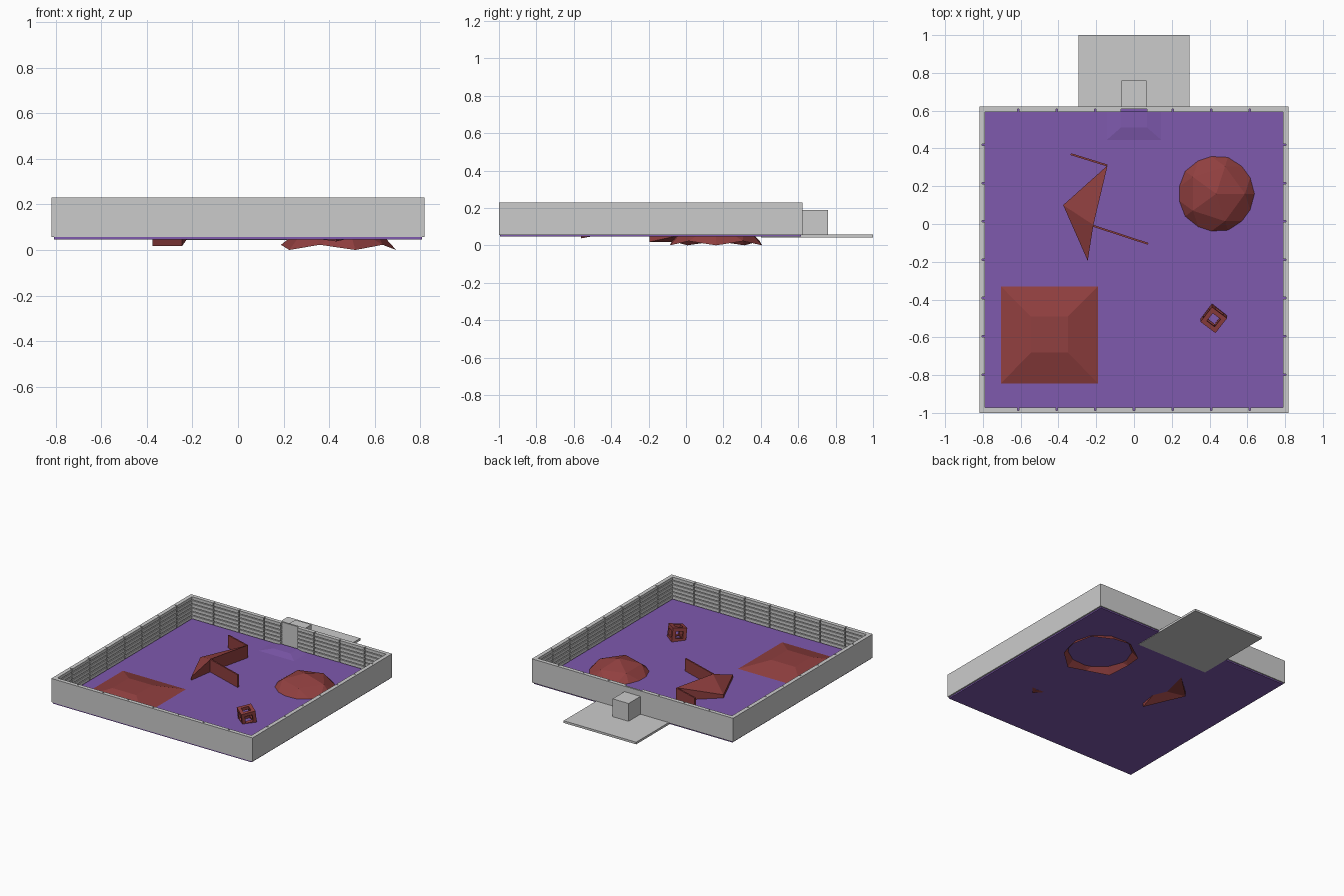
import bpy, bmesh
from math import radians
from mathutils import Matrix, Vector

if "Cube" in bpy.data.objects:
    bpy.data.objects.remove(bpy.data.objects["Cube"])

X, Y0, Y1 = 0.818, -1.0, 0.622      # arena outline
Z0, Z1 = 0.062, 0.23                # floor level, wall top


def material(name, rgb):
    m = bpy.data.materials.new(name)
    m.diffuse_color = (*rgb, 1)
    m.use_nodes = True
    m.node_tree.nodes["Principled BSDF"].inputs["Base Color"].default_value = m.diffuse_color
    return m


purple = material("purple", (0.21, 0.1, 0.42))
red = material("red", (0.28, 0.05, 0.05))


def finish(name, bm, mat=None):
    bmesh.ops.recalc_face_normals(bm, faces=bm.faces)
    me = bpy.data.meshes.new(name)
    bm.to_mesh(me)
    bm.free()
    ob = bpy.data.objects.new(name, me)
    bpy.context.collection.objects.link(ob)
    if mat:
        me.materials.append(mat)
    return ob


def add_box(bm, lo, hi):
    lo, hi = Vector(lo), Vector(hi)
    s = hi - lo
    bmesh.ops.create_cube(bm, size=1, matrix=Matrix.Translation((lo + hi) / 2) @ Matrix.Diagonal((*s, 1)))


def box(name, lo, hi, mat=None):
    bm = bmesh.new()
    add_box(bm, lo, hi)
    return finish(name, bm, mat)


def prism(name, bottom, top, mat):
    """Closed solid between two matching loops."""
    bm = bmesh.new()
    b = [bm.verts.new(p) for p in bottom]
    t = [bm.verts.new(p) for p in top]
    n = len(b)
    bm.faces.new(b[::-1])
    bm.faces.new(t)
    for i in range(n):
        j = (i + 1) % n
        bm.faces.new((b[i], b[j], t[j], t[i]))
    return finish(name, bm, mat)


def rect(x0, x1, y0, y1, z):
    return [(x0, y0, z), (x1, y0, z), (x1, y1, z), (x0, y1, z)]


# Floor, landing plate (runs under the floor) and entry block
box("arena_floor", (-0.807, Y0 + 0.005, 0.046), (0.807, Y1 - 0.008, Z0), purple)
box("landing", (-0.295, 0.40, 0.043), (0.295, 1.0, 0.059))
box("entry_block", (-0.065, Y1 - 0.005, 0.058), (0.065, 0.76, 0.19))
prism("entry_ramp", rect(-0.15, 0.15, 0.44, 0.598, Z0 - 0.001),
      rect(-0.07, 0.07, 0.51, 0.598, 0.074), purple)


# Walls: thin outer sheet and slatted inner panels
def wall(name, length, matrix, door=False):
    bm = bmesh.new()
    half = length / 2
    add_box(bm, (-half, 0, 0.056), (half, 0.013, Z1))
    step, gap, rows = length / 8, 0.008, 6
    pitch = (Z1 - Z0) / rows
    for i in range(8):
        a = -half + i * step + (gap / 2 if i else 0)
        b = -half + (i + 1) * step - (gap / 2 if i < 7 else 0)
        if door and i == 3:
            b = -0.068
        if door and i == 4:
            a = 0.068
        for r in range(rows):
            z = Z0 + r * pitch
            add_box(bm, (a, 0.013, z + 0.006), (b, 0.029, z + pitch))
    bm.transform(matrix)
    return finish(name, bm)


yc = (Y0 + Y1) / 2
wall("front_wall", 2 * X, Matrix.Translation((0, Y0, 0)))
wall("back_wall", 2 * X, Matrix.Translation((0, Y1, 0)) @ Matrix.Rotation(radians(180), 4, 'Z'), True)
wall("right_wall", Y1 - Y0, Matrix.Translation((X, yc, 0)) @ Matrix.Rotation(radians(90), 4, 'Z'))
wall("left_wall", Y1 - Y0, Matrix.Translation((-X, yc, 0)) @ Matrix.Rotation(radians(-90), 4, 'Z'))

# Low flat-topped pyramid
prism("flat_pyramid", rect(-0.71, -0.185, -0.85, -0.325, Z0 - 0.002),
      rect(-0.545, -0.35, -0.68, -0.49, 0.11), red)

# Faceted dome: upper cap of an icosphere, open below
bm = bmesh.new()
bmesh.ops.create_icosphere(bm, subdivisions=2, radius=0.29)
bmesh.ops.delete(bm, geom=[v for v in bm.verts if v.co.z < 0.1], context='VERTS')
low = min(v.co.z for v in bm.verts)
bmesh.ops.translate(bm, verts=bm.verts, vec=(0.435, 0.16, -low))
finish("faceted_dome", bm, red)

# Twisted ramp slab, folded along one diagonal
A, B = (-0.245, -0.195, 0.085), (-0.375, 0.10, 0.085)
C, D = (-0.14, 0.31, 0.155), (-0.215, -0.005, 0.155)
for nm, tri in (("ramp_upper_half", (C, B, D)), ("ramp_lower_half", (B, A, D))):
    prism(nm, [(x, y, 0.06 if z > 0.1 else 0.018) for x, y, z in tri], tri, red)


# Thin guard walls at the ramp's high end
def plank(name, p, q):
    p, q = Vector(p), Vector(q)
    d = (q - p).normalized()
    n = Vector((-d.y, d.x)) * 0.005
    loop = [p + n, p - n, q - n, q + n]
    prism(name, [(*v, 0.06) for v in loop], [(*v, 0.155) for v in loop], red)


plank("back_guard", (-0.335, 0.37), (-0.142, 0.31))
plank("side_guard", (-0.215, -0.01), (0.075, -0.105))

# Small tilted open frame cube, sunk into the floor
bm = bmesh.new()
s, t = 0.05, 0.024
for axis in range(3):
    for u in (-1, 1):
        for v in (-1, 1):
            lo, hi = [0, 0, 0], [0, 0, 0]
            lo[axis], hi[axis] = -s, s
            for k, sg in (((axis + 1) % 3, u), ((axis + 2) % 3, v)):
                lo[k], hi[k] = (s - t, s) if sg > 0 else (-s, t - s)
            add_box(bm, lo, hi)
bm.transform(Matrix.Translation((0.422, -0.5, 0.099)) @ Matrix.Rotation(radians(-38), 4, 'Z')
             @ Matrix.Rotation(radians(8), 4, 'X') @ Matrix.Rotation(radians(6), 4, 'Y'))
finish("frame_cube", bm, red)
